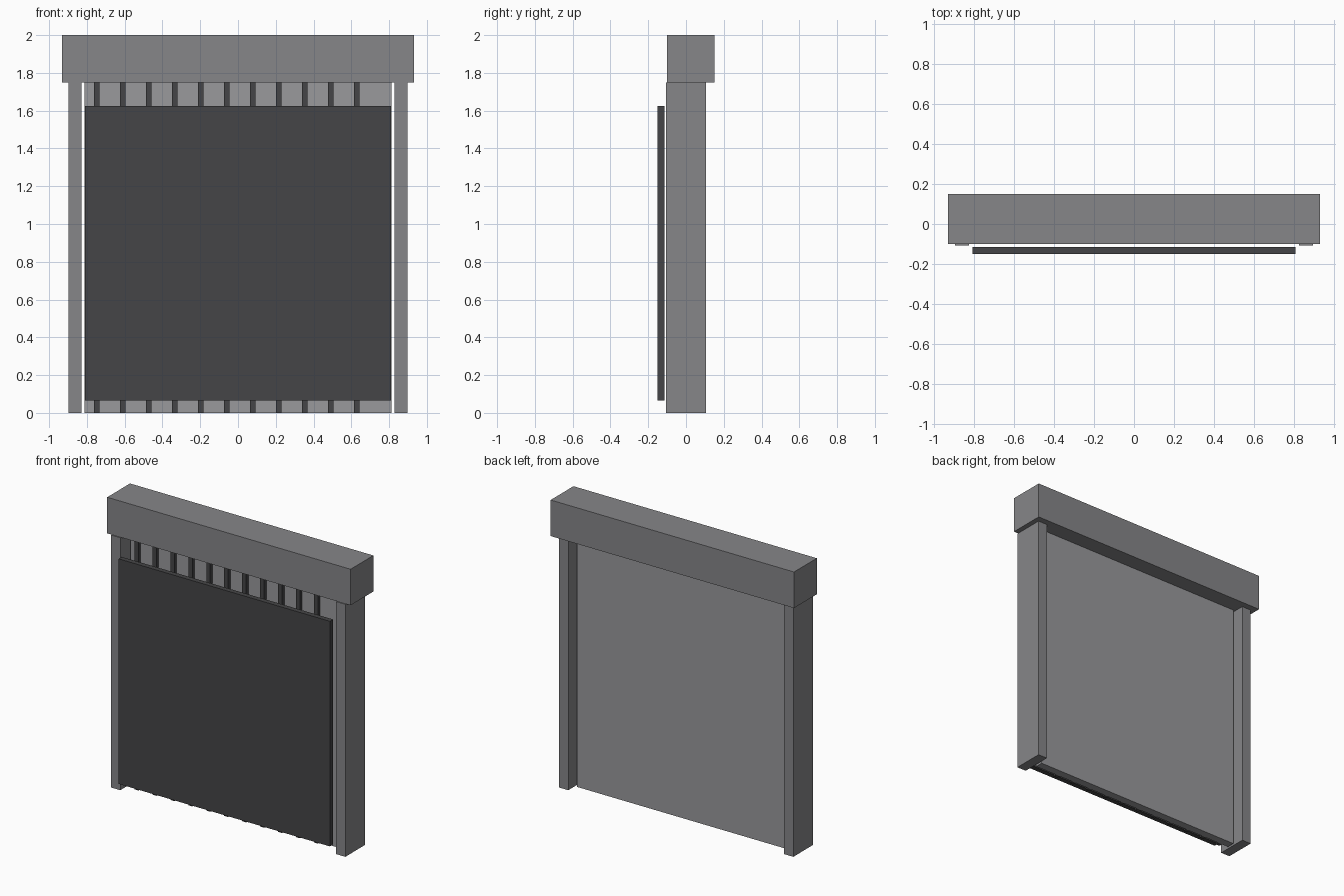
import bpy

if "Cube" in bpy.data.objects:
    bpy.data.objects.remove(bpy.data.objects["Cube"])


def material(name, value):
    m = bpy.data.materials.new(name)
    m.diffuse_color = (value, value, value * 1.04, 1)
    m.use_nodes = True
    m.node_tree.nodes["Principled BSDF"].inputs["Base Color"].default_value = m.diffuse_color
    return m


def box(name, x, y, z, mat=None):
    """Box from (min, max) ranges on each axis."""
    bpy.ops.mesh.primitive_cube_add(
        size=1, location=[(a + b) / 2 for a, b in (x, y, z)])
    ob = bpy.context.object
    ob.name = name
    ob.scale = [b - a for a, b in (x, y, z)]
    bpy.ops.object.transform_apply(location=False, rotation=False, scale=True)
    if mat:
        ob.data.materials.append(mat)
    return ob


dark = material("dark_grey", 0.06)
light = material("light_grey", 0.32)
frame = material("frame_grey", 0.24)

# Header box across the top
box("header", (-0.933, 0.933), (-0.10, 0.15), (1.75, 2.0), frame)

# Side posts
for side, x in (("left", (-0.898, -0.828)), ("right", (0.828, 0.898))):
    box(side + "_post", x, (-0.107, 0.107), (0, 1.75), frame)

# Shutter sheet between the posts
box("shutter_sheet", (-0.812, 0.812), (-0.02, 0.035), (0, 1.75), light)

# Upright ribs on the front of the sheet
for i in range(11):
    cx = -0.747 + i * 0.1376
    box(f"rib_{i + 1}", (cx - 0.015, cx + 0.015), (-0.045, -0.02), (0, 1.75), dark)

# Dark panel hung in front
box("front_panel", (-0.81, 0.81), (-0.15, -0.115), (0.065, 1.625), dark)
